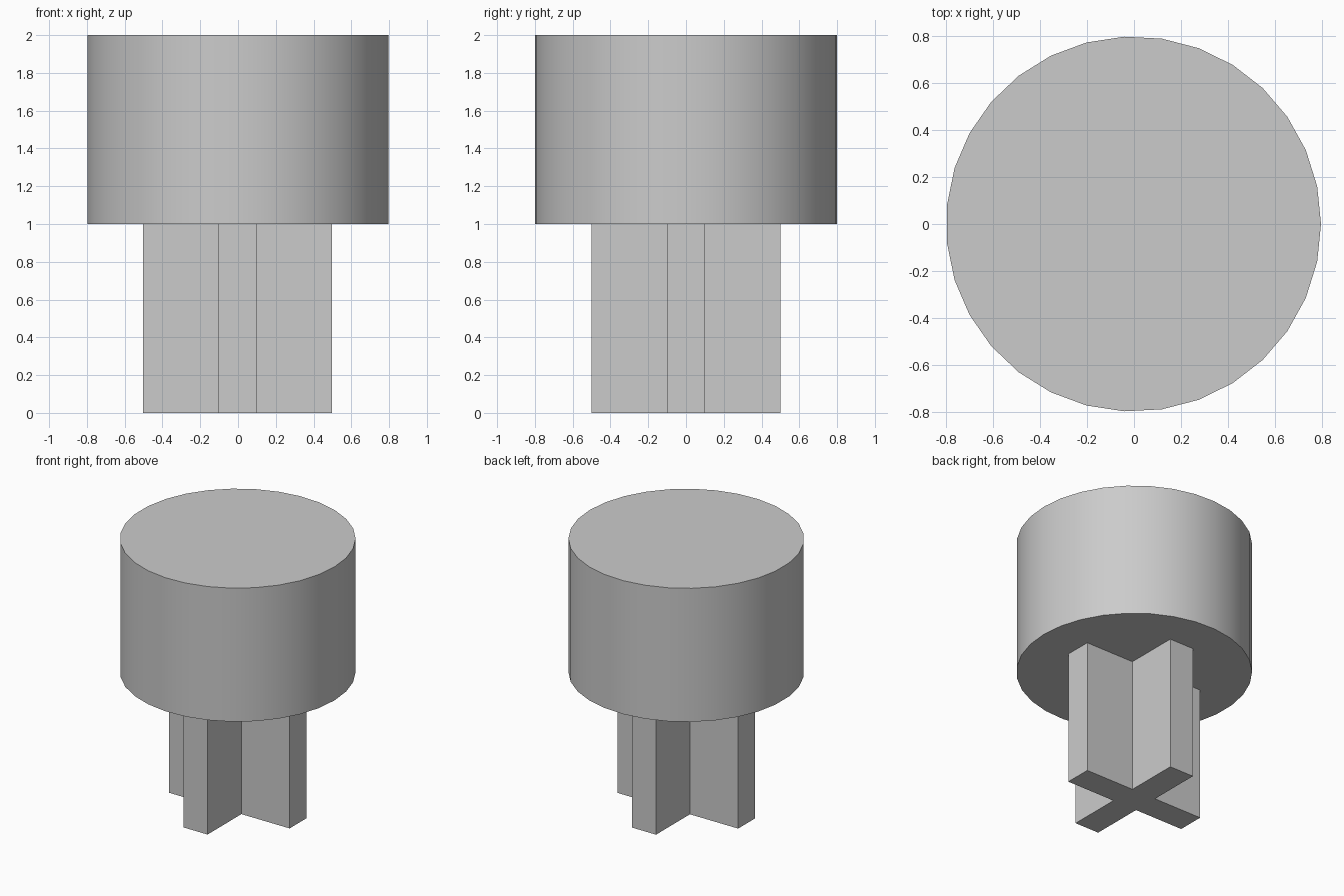
import bpy
import bmesh
from math import cos, sin, tau, radians

cube = bpy.data.objects.get("Cube")
if cube:
    bpy.data.objects.remove(cube, do_unlink=True)

# One plain grey for every part
grey = bpy.data.materials.new("light_grey")
grey.use_nodes = True
grey.diffuse_color = (0.6, 0.6, 0.6, 1)
grey.node_tree.nodes["Principled BSDF"].inputs["Base Color"].default_value = (0.6, 0.6, 0.6, 1)


def extrude_profile(name, profile, z_low, z_high):
    """Closed prism from a counter-clockwise outline."""
    bm = bmesh.new()
    base = bm.faces.new([bm.verts.new((x, y, z_low)) for x, y in profile])
    top = bmesh.ops.extrude_face_region(bm, geom=[base], use_keep_orig=True)["geom"]
    bmesh.ops.translate(bm, vec=(0, 0, z_high - z_low),
                        verts=[g for g in top if isinstance(g, bmesh.types.BMVert)])
    bmesh.ops.recalc_face_normals(bm, faces=bm.faces)
    mesh = bpy.data.meshes.new(name)
    bm.to_mesh(mesh)
    bm.free()
    mesh.materials.append(grey)
    obj = bpy.data.objects.new(name, mesh)
    bpy.context.collection.objects.link(obj)
    return obj


# Round head, with a corner towards +x
SIDES, RADIUS = 31, 0.8
shift = -RADIUS * (1 - cos(tau / SIDES / 2)) / 2  # centres the odd-sided outline
circle = [(RADIUS * cos(tau * i / SIDES) + shift, RADIUS * sin(tau * i / SIDES))
          for i in range(SIDES)]
head = extrude_profile("round_head", circle, 1, 2)

# Cross-shaped stem: one quarter outline turned four times
ARM, HALF = 0.5, 0.1
cross = []
for turn in range(4):
    c, s = round(cos(tau * turn / 4)), round(sin(tau * turn / 4))
    for x, y in ((ARM, -HALF), (ARM, HALF), (HALF, HALF)):
        cross.append((x * c - y * s + shift, x * s + y * c))
extrude_profile("cross_stem", cross, 0, 1)

# Smooth the round side, keep the rims sharp
bpy.ops.object.select_all(action="DESELECT")
head.select_set(True)
bpy.context.view_layer.objects.active = head
bpy.ops.object.shade_smooth_by_angle(angle=radians(30))
